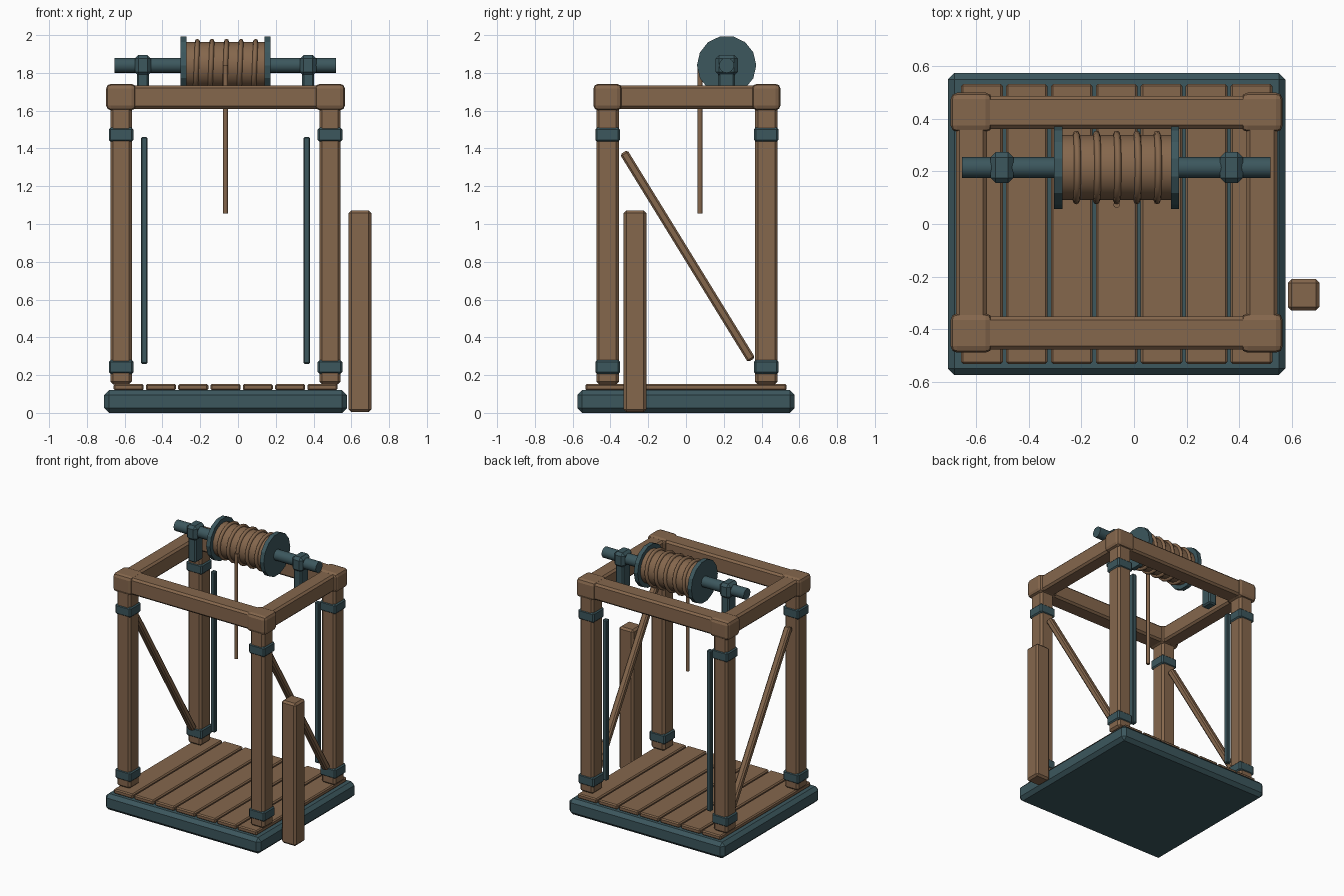
import bpy
import math
from mathutils import Vector

cube = bpy.data.objects.get("Cube")
if cube:
    bpy.data.objects.remove(cube, do_unlink=True)


def make_material(name, color):
    mat = bpy.data.materials.new(name)
    mat.use_nodes = True
    mat.diffuse_color = color
    mat.node_tree.nodes["Principled BSDF"].inputs["Base Color"].default_value = color
    return mat


WOOD = make_material("warm brown wood", (0.235, 0.135, 0.073, 1))
IRON = make_material("dark teal iron", (0.045, 0.095, 0.11, 1))


def finish(name, mat, bevel=0.0, segments=1):
    ob = bpy.context.object
    ob.name = name
    ob.data.materials.clear()
    ob.data.materials.append(mat)
    if bevel:
        mod = ob.modifiers.new("Bevel", "BEVEL")
        mod.width = bevel
        mod.segments = segments
        mod.limit_method = "ANGLE"
    return ob


def box(name, center, size, mat, bevel=0.01, segments=1):
    bpy.ops.mesh.primitive_cube_add(size=1, location=center)
    ob = bpy.context.object
    for v in ob.data.vertices:
        v.co = Vector(a * b for a, b in zip(v.co, size))
    return finish(name, mat, bevel, segments)


def x_cylinder(name, x0, x1, radius, sides, mat, smooth=True):
    bpy.ops.mesh.primitive_cylinder_add(
        vertices=sides, radius=radius, depth=x1 - x0,
        location=((x0 + x1) / 2, AXLE_Y, AXLE_Z), rotation=(0, math.pi / 2, 0))
    if smooth:
        bpy.ops.object.shade_smooth_by_angle(angle=math.radians(40))
    return finish(name, mat)


MID_X, MID_Y = -0.066, 0.005
POST_X, POST_Y = 0.553, 0.42
AXLE_Y, AXLE_Z = 0.215, 1.84
BEAM_Z = 1.672

# Base slab and floor planks
box("base_slab", (MID_X, 0, 0.06), (1.285, 1.15, 0.12), IRON, 0.025)
for i in range(7):
    box(f"floor_plank_{i + 1}", (MID_X + (i - 3) * 0.171, 0, 0.136),
        (0.159, 1.065, 0.035), WOOD, 0.008)

# Posts, iron bands and corner blocks
for sx, side in ((-1, "right"), (1, "left")):
    x = MID_X + sx * POST_X
    for sy, end in ((-1, "front"), (1, "back")):
        y = MID_Y + sy * POST_Y
        tag = f"{end}_{side}"
        box(f"post_{tag}", (x, y, 0.89), (0.113, 0.12, 1.48), WOOD, 0.015)
        for z, level in ((0.243, "lower"), (1.473, "upper")):
            box(f"{level}_band_{tag}", (x, y, z), (0.13, 0.13, 0.075), IRON, 0.01)
        box(f"corner_block_{tag}", (x, y, BEAM_Z), (0.158, 0.15, 0.14), WOOD, 0.025, 2)

    # Side beam, diagonal brace and guide rail
    box(f"side_beam_{side}", (x, MID_Y, BEAM_Z), (0.118, 0.9, 0.125), WOOD, 0.014)
    a, b = Vector((x, -0.33, 1.38)), Vector((x, 0.347, 0.28))
    brace = box(f"brace_{side}", (a + b) / 2, (0.05, 0.046, (a - b).length), WOOD, 0.01)
    brace.rotation_euler.x = math.atan2(b.y - a.y, a.z - b.z)
    box(f"guide_rail_{side}", (MID_X + sx * 0.43, MID_Y + POST_Y, 0.86),
        (0.036, 0.036, 1.2), IRON, 0.006)

    # Axle bearing and drum flange
    bx = MID_X + sx * 0.437
    box(f"bearing_stand_{side}", (bx, AXLE_Y, 1.73), (0.065, 0.09, 0.22), IRON, 0.01)
    box(f"bearing_cap_{side}", (bx, AXLE_Y, 1.84), (0.087, 0.118, 0.11), IRON, 0.02)
    fx = MID_X + sx * 0.222
    x_cylinder(f"drum_flange_{side}", fx - 0.016, fx + 0.016, 0.157, 14, IRON, False)

# Front and back beams
for sy, end in ((-1, "front"), (1, "back")):
    box(f"{end}_beam", (MID_X, MID_Y + sy * POST_Y, BEAM_Z), (1.15, 0.126, 0.125), WOOD, 0.014)

# Winch axle and drum
x_cylinder("axle", -0.655, 0.52, 0.04, 16, IRON)
x_cylinder("drum", -0.275, 0.143, 0.124, 20, WOOD)

# Rope coils and hanging rope
for i in range(5):
    bpy.ops.mesh.primitive_torus_add(
        major_radius=0.127, minor_radius=0.013, major_segments=20, minor_segments=8,
        location=(MID_X + (i - 2) * 0.077, AXLE_Y, AXLE_Z),
        rotation=(0, math.pi / 2 + 0.04, 0))
    bpy.ops.object.shade_smooth_by_angle(angle=math.radians(60))
    finish(f"rope_coil_{i + 1}", WOOD)
bpy.ops.mesh.primitive_cylinder_add(vertices=8, radius=0.013, depth=0.785,
                                    location=(MID_X, 0.074, 1.448))
bpy.ops.object.shade_smooth_by_angle(angle=math.radians(60))
finish("hanging_rope", WOOD)

# Loose upright timber beside the frame
box("loose_timber", (0.646, -0.27, 0.538), (0.12, 0.12, 1.066), WOOD, 0.014)
